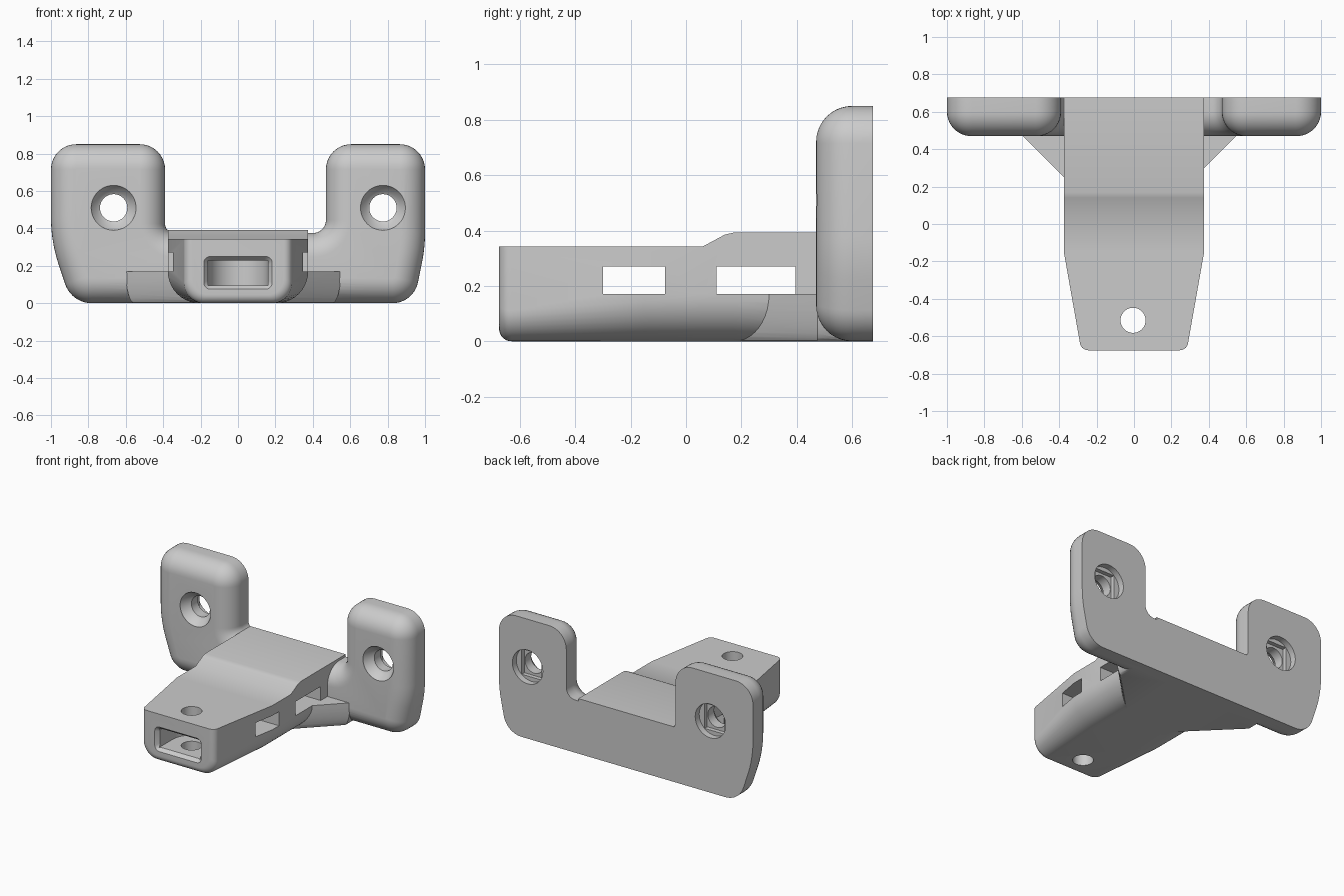
import bpy, bmesh
from math import sin, cos, tan, pi, atan2
from mathutils import Vector

if "Cube" in bpy.data.objects:
    bpy.data.objects.remove(bpy.data.objects["Cube"])


def loft(name, rings):
    """Skin a list of equal-length point rings and cap both ends."""
    bm = bmesh.new()
    vs = [[bm.verts.new(p) for p in r] for r in rings]
    n = len(rings[0])
    for a, b in zip(vs, vs[1:]):
        for i in range(n):
            j = (i + 1) % n
            bm.faces.new((a[i], a[j], b[j], b[i]))
    bm.faces.new(vs[0])
    bm.faces.new(vs[-1])
    bmesh.ops.recalc_face_normals(bm, faces=bm.faces)
    me = bpy.data.meshes.new(name)
    bm.to_mesh(me)
    bm.free()
    ob = bpy.data.objects.new(name, me)
    bpy.context.collection.objects.link(ob)
    return ob


def box(name, x0, x1, y0, y1, z0, z1):
    return loft(name, [[(x0, y0, z), (x1, y0, z), (x1, y1, z), (x0, y1, z)] for z in (z0, z1)])


def turned(name, x, z, profile, n=48):
    """Round shape along y from (y, radius) pairs."""
    return loft(name, [[(x + r * cos(2 * pi * i / n), y, z + r * sin(2 * pi * i / n))
                        for i in range(n)] for y, r in profile])


def combine(target, tool, op):
    m = target.modifiers.new(op, 'BOOLEAN')
    m.operation, m.solver, m.object = op, 'EXACT', tool
    bpy.context.view_layer.objects.active = target
    bpy.ops.object.modifier_apply(modifier=m.name)
    bpy.data.objects.remove(tool, do_unlink=True)


def rounded(corners, steps=10):
    """Fillet a counter-clockwise polygon; return (point, outward normal) pairs."""
    out = []
    for i, (x, z, r) in enumerate(corners):
        p = Vector((x, z))
        a = Vector(corners[i - 1][:2])
        b = Vector(corners[(i + 1) % len(corners)][:2])
        e1, e2 = (p - a).normalized(), (b - p).normalized()
        turn = atan2(e1.x * e2.y - e1.y * e2.x, e1.dot(e2))
        s = 1 if turn > 0 else -1
        start = atan2(-e1.x, e1.y)
        n1 = Vector((cos(start), sin(start)))
        c = p - e1 * r * tan(abs(turn) / 2) - n1 * r * s
        for k in range(steps + 1):
            t = start + turn * k / steps
            n = Vector((cos(t), sin(t)))
            out.append((c + n * r * s, n))
    return out


# U-shaped back plate with a rolled front edge
outline = rounded([(-0.89, 0, 0.15), (0.94, 0, 0.14), (1, 0.3, 0.8), (1, 0.85, 0.135),
                   (0.47, 0.85, 0.135), (0.47, 0.375, 0.07), (-0.39, 0.375, 0.05),
                   (-0.39, 0.85, 0.135), (-1, 0.85, 0.135), (-1, 0.33, 0.8)])
R = 0.13
rings = [[(p.x, 0.675, p.y) for p, n in outline]]
for k in range(11):
    t = k / 10 * pi / 2
    q = [p - n * R * (1 - cos(t)) for p, n in outline]
    rings.append([(v.x, 0.47 + R * (1 - sin(t)), v.y) for v in q])
bracket = loft("bracket", rings)


# Tongue: flat top, rounded underside, tapered nose
def section(y, w, top, r, lift=0.0):
    half = [(w, top)]
    for k in range(11):
        t = k / 10 * pi / 2
        half.append((w - r + r * cos(t), lift + r - r * sin(t)))
    return [(x, y, z) for x, z in half] + [(-x, y, z) for x, z in reversed(half)]


rings = []
F = 0.045
for k in range(9):
    t = k / 8 * pi / 2
    g = F * (1 - sin(t))
    rings.append(section(-0.675 + F * (1 - cos(t)), 0.29 - g, 0.342, 0.11 - g / 2, g))
for y, w, top in ((-0.15, 0.375, 0.342), (0.06, 0.375, 0.342), (0.14, 0.375, 0.385),
                  (0.17, 0.375, 0.392), (0.675, 0.375, 0.392)):
    rings.append(section(y, w, top, 0.17))
tongue = loft("tongue", rings)
combine(bracket, tongue, 'UNION')

# Triangular gussets under each side, curving in at the bottom
for s, y0, x1 in ((-1, 0.25, 0.6), (1, 0.30, 0.55)):
    rings = []
    for k in range(9):
        t = k / 8 * pi / 2
        d = 0.045 * (1 - cos(t))
        ya = y0 + d - (0.375 - 0.15)
        rings.append([(s * 0.15, ya, 0.17 * (1 - sin(t))),
                      (s * (x1 - d), 0.475, 0.17 * (1 - sin(t))),
                      (s * (x1 - d), 0.62, 0.17 * (1 - sin(t))),
                      (s * 0.15, 0.62, 0.17 * (1 - sin(t)))])
    combine(bracket, loft("gusset", rings), 'UNION')

# Side windows through the tongue
for y0, y1 in ((-0.30, -0.075), (0.11, 0.395)):
    combine(bracket, box("window_cutter", -0.45, 0.45, y0, y1, 0.17, 0.27), 'DIFFERENCE')

# Nose slot with a round inner end and flared mouth
plan = [(-0.16, -0.72), (0.16, -0.72)]
plan += [(0.16 * cos(k * pi / 24), -0.51 + 0.16 * sin(k * pi / 24)) for k in range(25)]
combine(bracket, loft("slot_cutter", [[(x, y, z) for x, y in plan] for z in (0.095, 0.228)]),
        'DIFFERENCE')
mouth = []
for y, g in ((-0.70, 0.0), (-0.675, 0.0), (-0.645, 0.024)):
    pts = rounded([(-0.183 + g, 0.075 + g, 0.035 - g / 2), (0.183 - g, 0.075 + g, 0.035 - g / 2),
                   (0.183 - g, 0.25 - g, 0.035 - g / 2), (-0.183 + g, 0.25 - g, 0.035 - g / 2)], 5)
    mouth.append([(p.x, y, p.y) for p, n in pts])
combine(bracket, loft("mouth_cutter", mouth), 'DIFFERENCE')

# Vertical pin hole in the nose
pin = [[(-0.005 + 0.067 * cos(k * pi / 24), -0.515 + 0.067 * sin(k * pi / 24), z)
        for k in range(48)] for z in (-0.1, 0.5)]
combine(bracket, loft("pin_cutter", pin), 'DIFFERENCE')

# Screw holes: countersunk front, stepped recess at the back
for x in (-0.665, 0.775):
    z = 0.51
    combine(bracket, turned("screw_cutter", x, z, [(0.44, 0.12), (0.475, 0.12), (0.52, 0.09),
                            (0.53, 0.073), (0.75, 0.073)]), 'DIFFERENCE')
    combine(bracket, turned("recess_cutter", x, z, [(0.63, 0.12), (0.75, 0.12)]), 'DIFFERENCE')
    combine(bracket, box("step_cutter", x - 0.078, x + 0.078, 0.60, 0.66, z - 0.09, z + 0.09),
            'DIFFERENCE')

bpy.ops.object.select_all(action='DESELECT')
bracket.select_set(True)
bpy.context.view_layer.objects.active = bracket
bpy.ops.object.shade_smooth_by_angle(angle=0.5)
